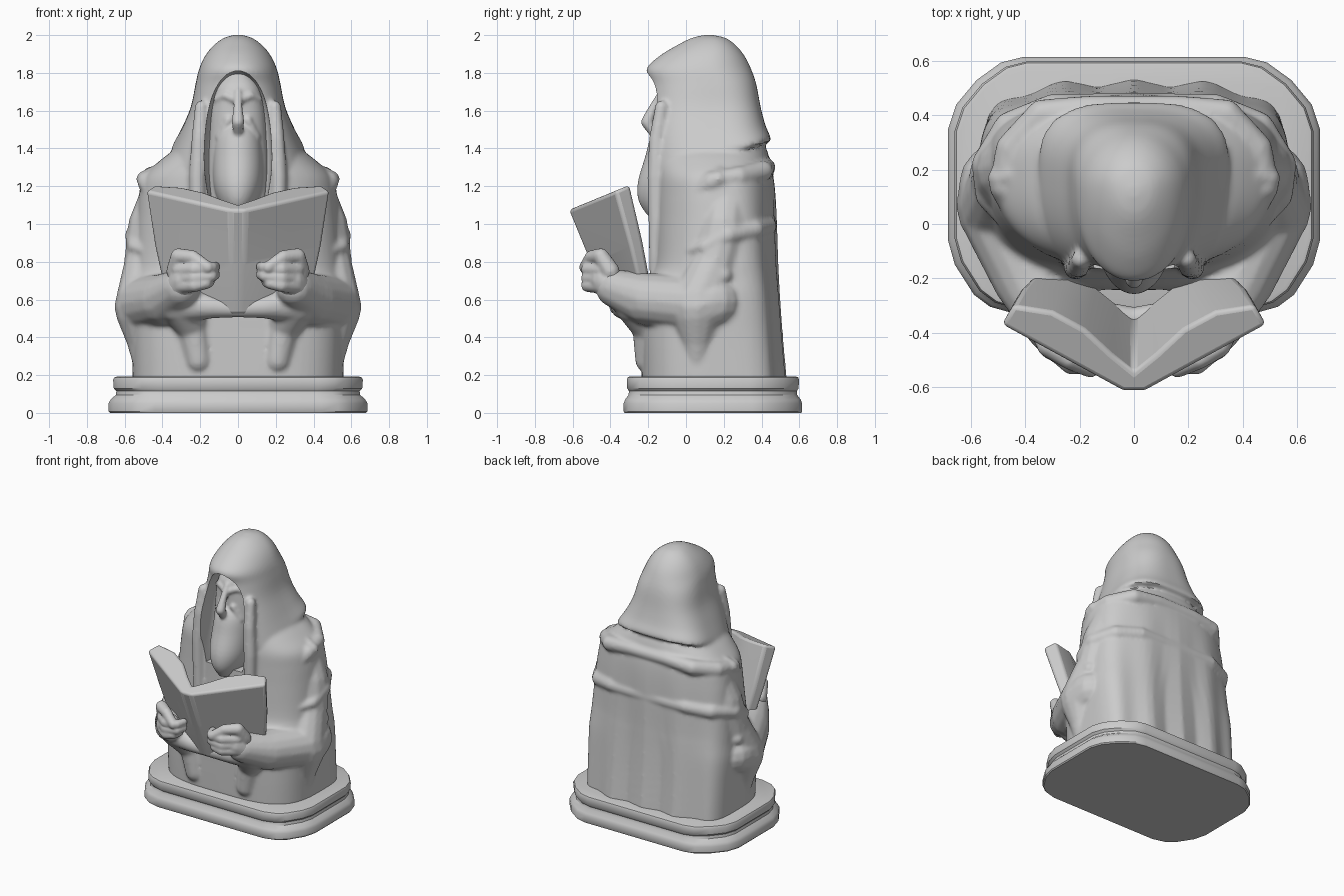
import bpy, bmesh
from math import sin, cos, pi
from mathutils import Vector

if "Cube" in bpy.data.objects:
    bpy.data.objects.remove(bpy.data.objects["Cube"])


def finish(name, bm, voxel=0, smooth=0, angle=0.6):
    """Turn a bmesh into an object; optionally fuse its shells like clay."""
    bmesh.ops.recalc_face_normals(bm, faces=bm.faces)
    me = bpy.data.meshes.new(name)
    bm.to_mesh(me)
    bm.free()
    ob = bpy.data.objects.new(name, me)
    bpy.context.collection.objects.link(ob)
    bpy.ops.object.select_all(action='DESELECT')
    bpy.context.view_layer.objects.active = ob
    ob.select_set(True)
    if voxel:
        m = ob.modifiers.new("fuse", 'REMESH')
        m.mode, m.voxel_size = 'VOXEL', voxel
        bpy.ops.object.modifier_apply(modifier="fuse")
        m = ob.modifiers.new("soften", 'SMOOTH')
        m.factor, m.iterations = 0.5, smooth
        bpy.ops.object.modifier_apply(modifier="soften")
    bpy.ops.object.shade_smooth_by_angle(angle=angle)
    return ob


def skin(bm, rings):
    """Bridge point rings into a closed shell."""
    vs = [[bm.verts.new(p) for p in r] for r in rings]
    n = len(vs[0])
    for a, b in zip(vs, vs[1:]):
        for i in range(n):
            bm.faces.new((a[i], a[(i + 1) % n], b[(i + 1) % n], b[i]))
    bm.faces.new(vs[0])
    bm.faces.new(vs[-1])


def loft(bm, secs, fold=0, seg=72, steps=4):
    """Superellipse sections (z, half width, front y, back y, tilt, exponent), splined in z."""
    dense = []
    for i in range(len(secs) - 1):
        p = [secs[max(0, min(len(secs) - 1, i + k))] for k in (-1, 0, 1, 2)]
        for s in range(steps):
            t = s / steps
            dense.append([0.5 * (2*b + (c-a)*t + (2*a-5*b+4*c-d)*t*t + (3*b-a-3*c+d)*t**3)
                          for a, b, c, d in zip(*p)])
    dense.append(secs[-1])
    rings = []
    for z, rx, yf, yb, tilt, n in dense:
        yc, ring = yf + 0.6 * (yb - yf), []
        for k in range(seg):
            c, s = cos(2*pi*k/seg), sin(2*pi*k/seg)
            x = rx * abs(c) ** (2/n) * (1 if c > 0 else -1)
            y = yc + abs(s) ** (2/n) * ((yb - yc) if s > 0 else (yf - yc))
            if s > 0.1:
                y += fold * cos(24 * x) * max(0, 1.3 - z)
            ring.append((x, y, z + tilt * (y - 0.17)))
        rings.append(ring)
    skin(bm, rings)


def limb(bm, pts, mirror=True):
    """Chain of tapered capsules through (x, y, z, radius) points."""
    for sx in ((1, -1) if mirror else (1,)):
        for a, b in zip(pts, pts[1:]):
            new = []
            for x, y, z, r in (a, b):
                for i in range(9):
                    th = pi * i / 8
                    for k in range(1 if i in (0, 8) else 14):
                        ph = 2 * pi * k / 14
                        new.append(bm.verts.new((sx*x + r*sin(th)*cos(ph),
                                                 y + r*sin(th)*sin(ph), z + r*cos(th))))
            bmesh.ops.convex_hull(bm, input=new)
            loose = [v for v in new if v.is_valid and not v.link_faces]
            bmesh.ops.delete(bm, geom=loose, context='VERTS')


# plinth: chamfered outline with a moulded edge
half = [(.44, -.33), (.53, -.305), (.59, -.26), (.66, -.15), (.685, -.06), (.685, .35),
        (.655, .44), (.58, .53), (.49, .595), (.41, .615)]
outline = half + [(-x, y) for x, y in reversed(half)]
bm = bmesh.new()
skin(bm, [[(x*s, .14 + (y - .14)*s, z) for x, y in outline] for z, s in
          ((0, .99), (.008, 1), (.05, 1), (.07, .985), (.095, .945), (.115, .94),
           (.13, .96), (.175, .965), (.188, .955), (.192, .935))])
finish("plinth", bm)

# robe: body from skirt to shoulders, then hood
bm = bmesh.new()
loft(bm, [(.17, .558, -.235, .52, 0, 3.4), (.4, .563, -.24, .502, 0, 3.4), (.6, .57, -.24, .49, 0, 3.2),
          (.72, .56, -.2, .485, 0, 2.9), (.8, .555, -.175, .482, 0, 2.7), (1.0, .54, -.17, .478, 0, 2.5),
          (1.15, .525, -.17, .472, 0, 2.4), (1.25, .5, -.17, .462, 0, 2.4),
          (1.33, .42, -.17, .445, 0, 2.4), (1.4, .33, -.165, .425, 0, 2.4), (1.47, .25, -.15, .38, 0, 2.4)],
     fold=.014)
loft(bm, [(1.365, .35, -.195, .45, .26, 3), (1.4, .347, -.2, .445, .24, 2.9), (1.5, .3, -.2, .42, .1, 2.8),
          (1.62, .25, -.188, .395, 0, 2.7), (1.74, .225, -.19, .372, 0, 2.4), (1.82, .206, -.21, .345, 0, 2.1),
          (1.89, .174, -.14, .31, 0, 2), (1.945, .13, -.05, .265, 0, 2), (1.985, .075, .03, .21, 0, 2),
          (2.001, .02, .1, .14, 0, 2)])

# robe: upper arm, forearm sleeve, hanging sleeve, drape over the shins
limb(bm, [(.4, .22, 1.13, .125), (.45, .2, .98, .135), (.47, .15, .78, .135), (.5, .06, .575, .152),
          (.38, -.2, .6, .14), (.3, -.38, .66, .1)])
limb(bm, [(.5, .15, .59, .145), (.5, .06, .56, .155), (.5, .06, .4, .095), (.5, .06, .24, .05)])
limb(bm, [(.3, -.26, .58, .12), (.24, -.2, .45, .085), (.21, -.2, .28, .07)])
limb(bm, [(.32, -.27, .58, .11), (.14, -.34, .56, .06), (0, -.35, .55, .045)])
# cape hem, sleeve fold and cuff ridges
limb(bm, [(.34, -.08, 1.02, .02), (.43, .02, 1.14, .04), (.48, .14, 1.225, .055),
          (.455, .28, 1.25, .055), (.34, .405, 1.28, .055), (.15, .43, 1.3, .045), (0, .43, 1.3, .045)])
limb(bm, [(.45, -.03, .84, .02), (.545, .1, .88, .04), (.55, .22, .94, .05),
          (.46, .36, .97, .055), (.3, .43, .99, .05), (0, .44, .99, .046)])
limb(bm, [(.45, -.1, .69, .03), (.57, .06, .66, .045), (.56, .2, .73, .045)])
# lapels running down from the hood opening
limb(bm, [(.195, -.13, 1.62, .035), (.205, -.155, 1.45, .042), (.215, -.16, 1.25, .045),
          (.21, -.16, .75, .035)])
# shoulder corners of the cape
limb(bm, [(.33, .2, 1.3, .06), (.5, .17, 1.24, .04)])
robe = finish("hooded_robe", bm, .0125, 5)

# hood opening
bm = bmesh.new()
loft(bm, [(1.1, .15, -.6, -.02, 0, 5), (1.3, .178, -.6, -.02, 0, 5), (1.5, .172, -.6, -.02, 0, 5),
          (1.65, .145, -.6, -.02, 0, 5), (1.74, .105, -.6, -.03, 0, 5), (1.79, .06, -.6, -.06, 0, 5),
          (1.81, .015, -.6, -.1, 0, 5)])
cutter = finish("hood_opening_cutter", bm)
cutter.hide_render = True
bpy.context.view_layer.objects.active = robe
cut = robe.modifiers.new("opening", 'BOOLEAN')
cut.operation, cut.object = 'DIFFERENCE', cutter
bpy.ops.object.modifier_apply(modifier="opening")
bpy.data.objects.remove(cutter)
bpy.ops.object.select_all(action='DESELECT')
robe.select_set(True)
bpy.ops.object.shade_smooth_by_angle(angle=.7)

# face with brow, nose, cheeks and long beard
bm = bmesh.new()
loft(bm, [(1.1, .15, -.1, .06, 0, 3), (1.3, .16, -.11, .08, 0, 3), (1.45, .155, -.13, .1, 0, 2.6),
          (1.6, .145, -.135, .1, 0, 2.4), (1.72, .12, -.125, .1, 0, 2.4), (1.8, .06, -.06, .08, 0, 2.4)])
loft(bm, [(1.04, .06, -.2, .03, 0, 2), (1.12, .105, -.25, .04, 0, 2), (1.22, .13, -.255, .04, 0, 2),
          (1.36, .13, -.215, .04, 0, 2), (1.47, .115, -.185, .04, 0, 2), (1.54, .07, -.14, .03, 0, 2)])
limb(bm, [(0, -.125, 1.7, .02), (0, -.18, 1.6, .026), (0, -.205, 1.54, .034), (0, -.17, 1.48, .025)],
     False)
limb(bm, [(.02, -.13, 1.66, .022), (.065, -.115, 1.68, .022), (.11, -.075, 1.66, .02)])
limb(bm, [(.05, -.125, 1.55, .025), (.09, -.1, 1.46, .03)])
finish("bearded_face", bm, .009, 5)

# open book: V-shaped section swept along a leaning spine
side = [(.04, 0), (.488, .265), (.445, .345), (.3, .32), (.18, .25), (.08, .15)]
section = side + [(0, .08)] + [(-x, b) for x, b in reversed(side)]
up, back = Vector((0, -.38, .925)), Vector((0, .925, .38))
bm = bmesh.new()
rings = []
for length, sx, sb in ((0, 1, 1), (.3, .91, .86), (.6, .78, .68)):
    origin = Vector((0, -.618, 1.075)) - up * length
    rings.append([origin + Vector((x * sx, 0, 0)) + back * b * sb for x, b in section])
skin(bm, rings)
book = finish("open_book", bm, angle=.5)
bev = book.modifiers.new("soft_edges", 'BEVEL')
bev.width, bev.segments, bev.limit_method, bev.angle_limit = .018, 3, 'ANGLE', .5

# hands: palm, thumb and curled fingers gripping the covers
bm = bmesh.new()
limb(bm, [(.32, -.36, .64, .09), (.28, -.43, .7, .08), (.25, -.45, .72, .07)])
limb(bm, [(.33, -.4, .75, .05), (.315, -.45, .83, .042), (.24, -.5, .825, .036), (.16, -.535, .77, .032)])
for z, reach in ((.755, .12), (.71, .12), (.67, .15)):
    limb(bm, [(.31, -.45, z, .038), (.23, -.52, z + .005, .036), (reach + .02, -.52, z + .015, .03),
              (reach, -.47, z + .02, .026)])
finish("hands", bm, .009, 4)
